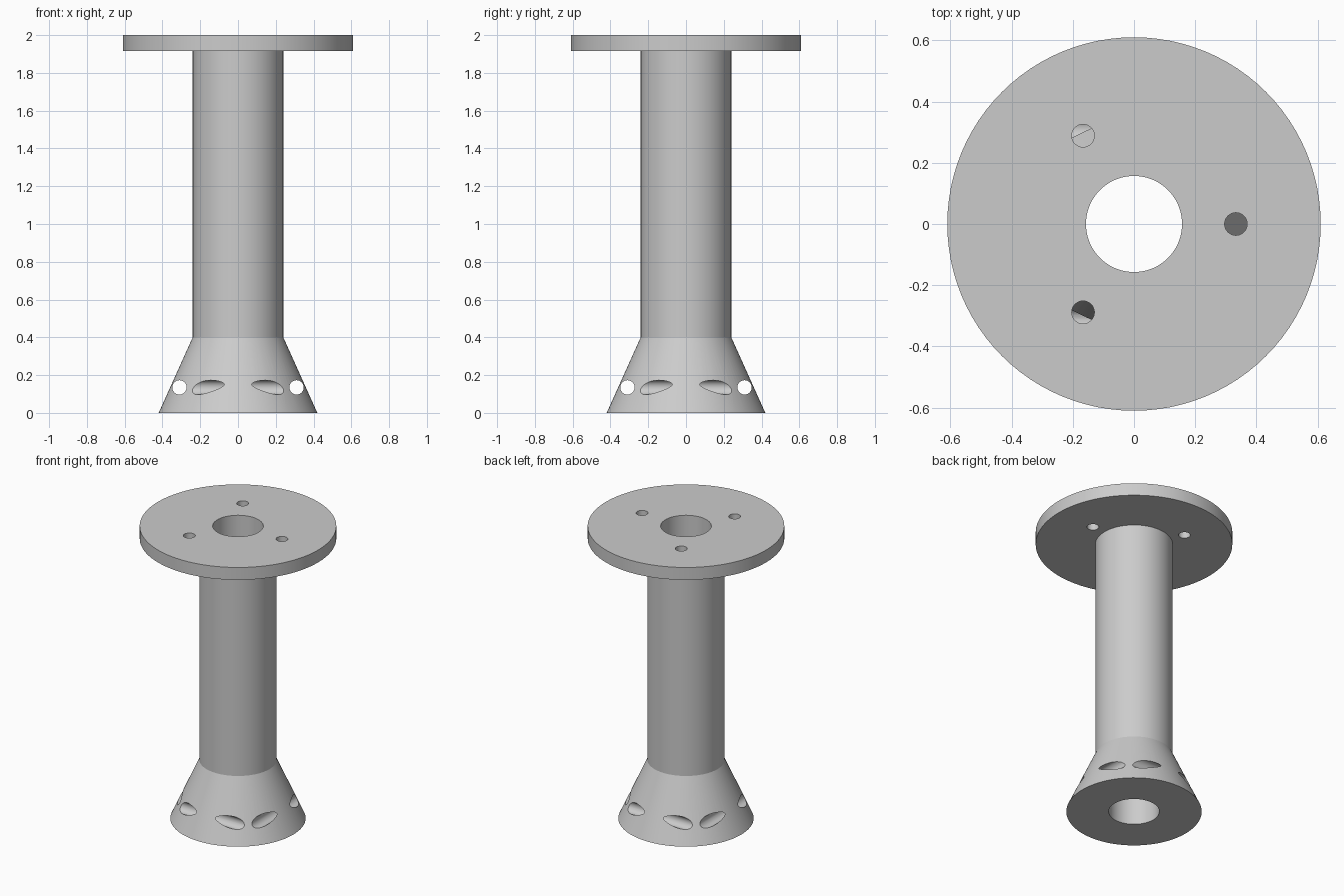
import bpy
import bmesh
from math import radians, sin, cos, tau
from mathutils import Matrix, Vector

cube = bpy.data.objects.get("Cube")
if cube:
    bpy.data.objects.remove(cube, do_unlink=True)

SEGMENTS = 96
grey = bpy.data.materials.new("plain_grey")
grey.use_nodes = True
colour = (0.6, 0.6, 0.6, 1)
grey.diffuse_color = colour
grey.node_tree.nodes["Principled BSDF"].inputs["Base Color"].default_value = colour


def add_object(name, bm):
    bmesh.ops.recalc_face_normals(bm, faces=bm.faces)
    mesh = bpy.data.meshes.new(name)
    bm.to_mesh(mesh)
    bm.free()
    mesh.materials.append(grey)
    obj = bpy.data.objects.new(name, mesh)
    bpy.context.collection.objects.link(obj)
    return obj


def lathe(name, profile):
    """Spin a closed (radius, height) profile around the z axis."""
    bm = bmesh.new()
    rings = []
    for i in range(SEGMENTS):
        a = tau * i / SEGMENTS
        rings.append([bm.verts.new((r * cos(a), r * sin(a), z)) for r, z in profile])
    n = len(profile)
    for i, ring in enumerate(rings):
        after = rings[(i + 1) % SEGMENTS]
        for j in range(n):
            k = (j + 1) % n
            bm.faces.new((ring[j], after[j], after[k], ring[k]))
    return add_object(name, bm)


def drill(bm, centre, axis, radius, length):
    turn = Vector((0, 0, 1)).rotation_difference(Vector(axis)).to_matrix().to_4x4()
    bmesh.ops.create_cone(bm, cap_ends=True, segments=32, radius1=radius,
                          radius2=radius, depth=length,
                          matrix=Matrix.Translation(centre) @ turn)


# Hollow column: flared foot, straight tube and wide top flange
stand = lathe("flanged_column", [
    (0.157, 0), (0.42, 0), (0.24, 0.4), (0.24, 1.915),
    (0.61, 1.915), (0.61, 2), (0.157, 2)])

# Three screw holes in the flange and four cross holes through the foot
bm = bmesh.new()
for i in range(3):
    a = tau * i / 3
    drill(bm, (0.333 * cos(a), 0.333 * sin(a), 1.96), (0, 0, 1), 0.037, 0.3)
for side in (-0.31, 0.31):
    # slightly offset lengths keep the crossing drills clear of each other
    drill(bm, (side, 0, 0.135), (0, 1, 0), 0.038, 0.53)
    drill(bm, (0, side, 0.135), (1, 0, 0), 0.038, 0.53)
cutter = add_object("hole_cutter", bm)
cutter.hide_render = True

cut = stand.modifiers.new("holes", "BOOLEAN")
cut.operation = "DIFFERENCE"
cut.solver = "EXACT"
cut.object = cutter
bpy.ops.object.select_all(action="DESELECT")
stand.select_set(True)
bpy.context.view_layer.objects.active = stand
bpy.ops.object.modifier_apply(modifier=cut.name)
bpy.data.objects.remove(cutter, do_unlink=True)
bpy.ops.object.shade_smooth_by_angle(angle=radians(20))
